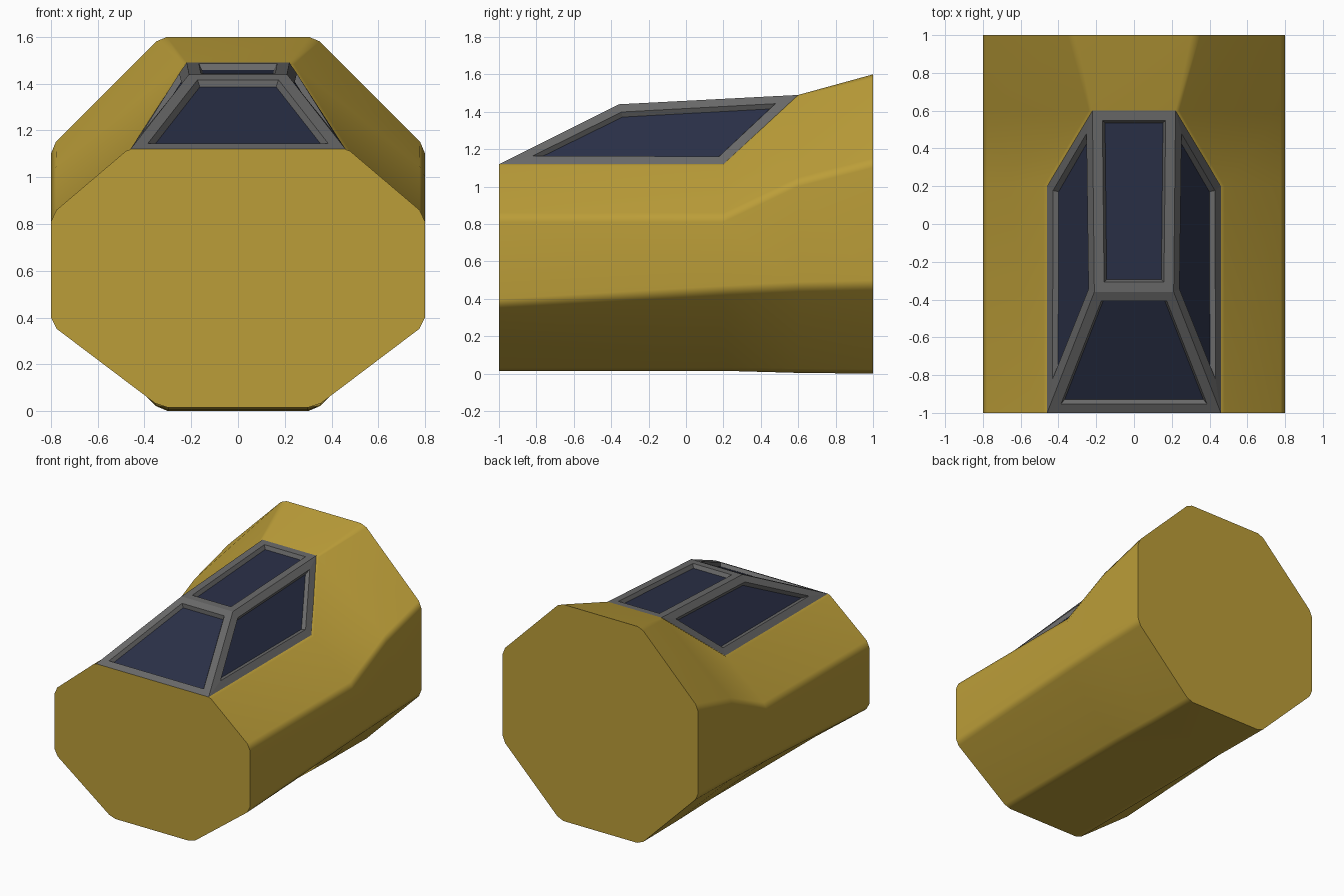
import bpy, bmesh, math
from mathutils import Vector

if "Cube" in bpy.data.objects:
    bpy.data.objects.remove(bpy.data.objects["Cube"])


def material(name, color):
    m = bpy.data.materials.new(name)
    m.diffuse_color = (*color, 1)
    m.use_nodes = True
    m.node_tree.nodes["Principled BSDF"].inputs["Base Color"].default_value = m.diffuse_color
    return m


def make_object(name, bm, mats):
    me = bpy.data.meshes.new(name)
    bm.to_mesh(me)
    bm.free()
    for m in mats:
        me.materials.append(m)
    ob = bpy.data.objects.new(name, me)
    bpy.context.collection.objects.link(ob)
    return ob


gold = material("hull_gold", (0.50, 0.34, 0.04))
grey = material("frame_grey", (0.14, 0.14, 0.14))
blue = material("glass_blue", (0.023, 0.029, 0.062))


def section(y, top_x, top_z, hi, lo, bottom_z, cut_top):
    """Eight-sided ring with every corner chamfered."""
    half = [(top_x, top_z, cut_top), (0.8, hi, 0.03),
            (0.8, lo, 0.03), (0.33, bottom_z, 0.03)]
    ring = half + [(-x, z, c) for x, z, c in reversed(half)]
    pts = []
    for i, (x, z, c) in enumerate(ring):
        p = Vector((x, y, z))
        for j in (i - 1, (i + 1) % 8):
            q = Vector((ring[j][0], y, ring[j][1]))
            pts.append(p + (q - p).normalized() * c)
    return pts


# Hull: lofted octagon, rising behind the canopy
stations = [(-1.0, 0.47, 1.12, 0.84, 0.37, 0.015, 0.012),
            (0.2, 0.47, 1.12, 0.84, 0.44, 0.015, 0.012),
            (0.6, 0.23, 1.49, 1.03, 0.46, 0.004, 0.012),
            (1.0, 0.331, 1.6, 1.131, 0.469, 0.0, 0.027)]
bm = bmesh.new()
rings = [[bm.verts.new(p) for p in section(*s)] for s in stations]
for k, (a, b) in enumerate(zip(rings, rings[1:])):
    for i in range(16):
        j = (i + 1) % 16
        # the cockpit opening below the canopy stays open
        if k < 2 and i == 15:
            continue
        bm.faces.new((a[i], a[j], b[j], b[i]))
bm.faces.new(rings[0])
bm.faces.new(rings[-1])
bmesh.ops.recalc_face_normals(bm, faces=bm.faces[:])
hull = make_object("hull", bm, [gold])
bpy.context.view_layer.objects.active = hull
hull.select_set(True)
bpy.ops.object.shade_smooth_by_angle(angle=math.radians(42))
wn = hull.modifiers.new("weighted_normals", 'WEIGHTED_NORMAL')
wn.keep_sharp = True

# Canopy: four panels, each inset to a frame and recessed to a pane
bm = bmesh.new()
corners = {}
for s, side in ((-1, "l"), (1, "r")):
    for key, (x, y, z) in {"nose": (0.46, -1, 1.12), "brow": (0.21, -0.36, 1.44),
                           "rear": (0.22, 0.6, 1.49), "sill": (0.46, 0.2, 1.12)}.items():
        corners[key + side] = bm.verts.new((s * x, y, z))
for names in (("nosel", "noser", "browr", "browl"),
              ("browl", "browr", "rearr", "rearl"),
              ("noser", "sillr", "rearr", "browr"),
              ("nosel", "browl", "rearl", "silll")):
    bm.faces.new([corners[n] for n in names])
bm.normal_update()
panes = bm.faces[:]
bmesh.ops.inset_individual(bm, faces=panes, thickness=0.052, use_even_offset=True)
bm.normal_update()
bmesh.ops.inset_individual(bm, faces=panes, thickness=0.014, depth=-0.027,
                           use_even_offset=True)
for f in panes:
    f.material_index = 1
make_object("canopy", bm, [grey, blue])
